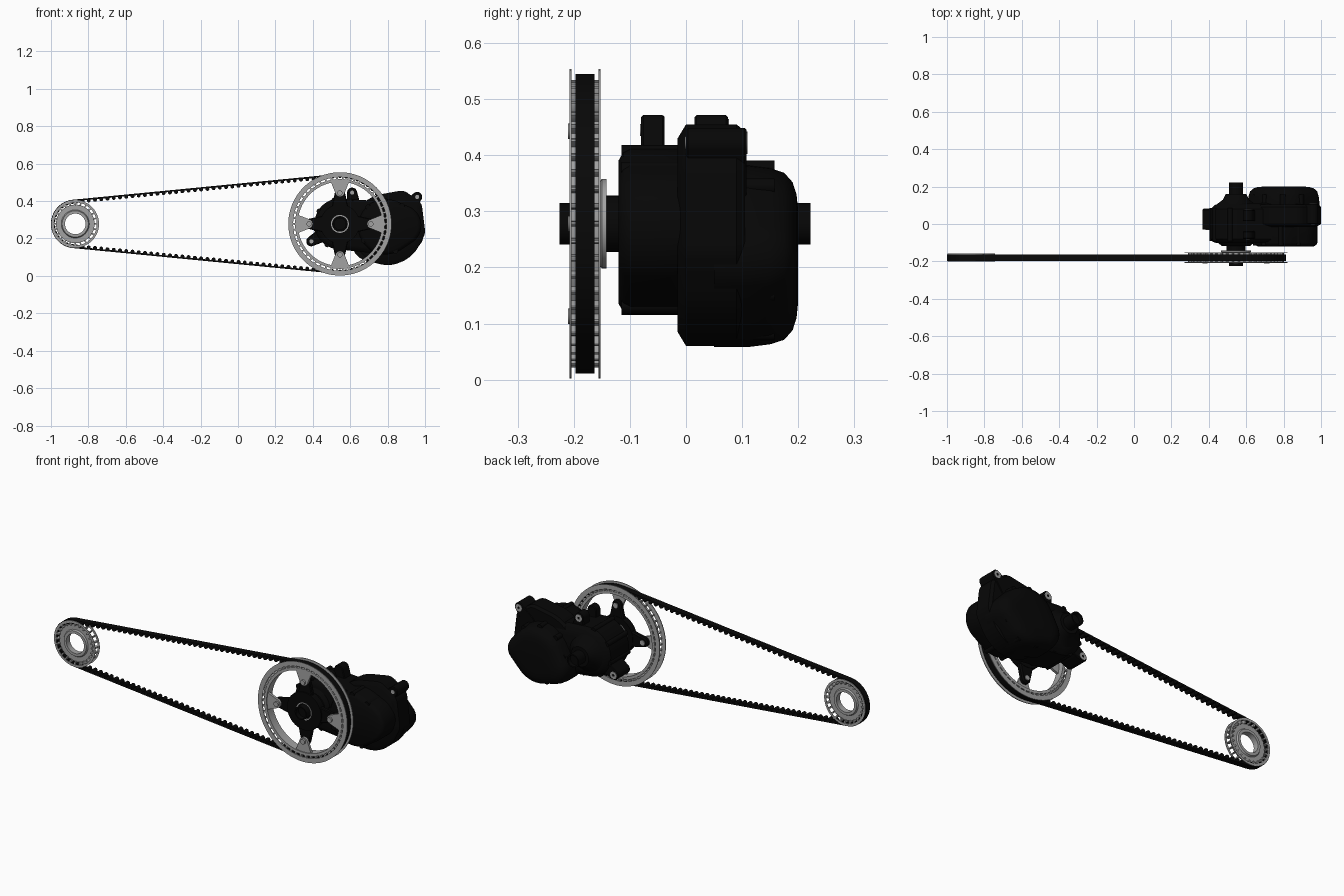
import bpy, bmesh
from math import sin, cos, pi, tau, radians
from mathutils import Vector

if "Cube" in bpy.data.objects:
    bpy.data.objects.remove(bpy.data.objects["Cube"])


def material(name, value, rough):
    m = bpy.data.materials.new(name)
    m.use_nodes = True
    color = (value, value, value, 1)
    m.diffuse_color = color
    node = m.node_tree.nodes["Principled BSDF"]
    node.inputs["Base Color"].default_value = color
    node.inputs["Roughness"].default_value = rough
    return m


BLACK = material("black casing", 0.002, 0.6)
RUBBER = material("black rubber", 0.0025, 0.8)
METAL = material("grey metal", 0.36, 0.5)

CZ = 0.278                       # height of both axles
FX, RX = 0.545, -0.87            # front and rear axle positions
BELT_F, BELT_R = 0.267, 0.13     # belt outer radii
TEETH_F, TEETH_R = 50, 24


def finish(name, bm, mat):
    bmesh.ops.remove_doubles(bm, verts=bm.verts, dist=1e-5)
    bmesh.ops.recalc_face_normals(bm, faces=bm.faces)
    me = bpy.data.meshes.new(name)
    bm.to_mesh(me)
    bm.free()
    me.materials.append(mat)
    ob = bpy.data.objects.new(name, me)
    bpy.context.collection.objects.link(ob)
    bpy.ops.object.select_all(action='DESELECT')
    ob.select_set(True)
    bpy.context.view_layer.objects.active = ob
    bpy.ops.object.shade_smooth_by_angle(angle=radians(35))


def add_lathe(bm, x, z, profile, seg=64):
    """Spin a closed (radius, y) profile about an axle along y."""
    rings = []
    for i in range(seg):
        a = tau * i / seg
        rings.append([bm.verts.new((x + r * cos(a), y, z + r * sin(a))) for r, y in profile])
    n = len(profile)
    for i in range(seg):
        p, q = rings[i], rings[(i + 1) % seg]
        for j in range(n):
            k = (j + 1) % n
            if profile[j][0] or profile[k][0]:
                bm.faces.new((p[j], p[k], q[k], q[j]))


def add_ring(bm, x, z, r0, r1, y0, y1, seg=64):
    add_lathe(bm, x, z, [(r0, y0), (r1, y0), (r1, y1), (r0, y1)], seg)


def add_loft(bm, circles, layers, seg=48):
    """Hull outline round (x, z, r) circles, stacked through (y, offset) layers."""
    loops = []
    for y, d in layers:
        loop = []
        for i in range(seg):
            a = tau * (i + 0.5) / seg
            x, z, r = max(circles, key=lambda c: c[0] * cos(a) + c[1] * sin(a) + c[2])
            loop.append(bm.verts.new((x + (r + d) * cos(a), y, z + (r + d) * sin(a))))
        loops.append(loop)
    for p, q in zip(loops, loops[1:]):
        for i in range(seg):
            j = (i + 1) % seg
            bm.faces.new((p[i], p[j], q[j], q[i]))
    bm.faces.new(loops[0])
    bm.faces.new(loops[-1][::-1])


def lathe(name, mat, x, z, profile, seg=64):
    bm = bmesh.new()
    add_lathe(bm, x, z, profile, seg)
    finish(name, bm, mat)


def loft(name, mat, circles, layers, seg=72):
    bm = bmesh.new()
    add_loft(bm, circles, layers, seg)
    finish(name, bm, mat)


def polar(x, r, a, side=0.0):
    """Point at radius r and angle a about an axle, shifted sideways."""
    return x + r * cos(a) - side * sin(a), CZ + r * sin(a) + side * cos(a)


# Toothed belt: a strip round both pulleys
wrap = pi / 2 + (BELT_F - BELT_R) / (FX - RX)
stations = [(FX, BELT_F, -wrap + 2 * wrap * i / 64) for i in range(65)]
stations += [(RX, BELT_R, wrap + (tau - 2 * wrap) * i / 40) for i in range(41)]
bm = bmesh.new()
strip = []
for x, r, a in stations:
    section = []
    for d, y in ((0, -0.197), (0, -0.163), (0.009, -0.163), (0.009, -0.197)):
        px, pz = polar(x, r - d, a)
        section.append(bm.verts.new((px, y, pz)))
    strip.append(section)
for p, q in zip(strip, strip[1:] + strip[:1]):
    for j in range(4):
        k = (j + 1) % 4
        bm.faces.new((p[j], p[k], q[k], q[j]))
finish("belt", bm, RUBBER)

# Belt teeth on the arcs and the two straight runs
spots = []
for x, r, count, lo, hi in ((FX, BELT_F, TEETH_F, -wrap, wrap),
                            (RX, BELT_R, TEETH_R, wrap, tau - wrap)):
    for i in range(-count, 2 * count):
        a = tau * (i + 0.5) / count
        if lo < a < hi:
            spots.append(polar(x, r - 0.012, a))
for s in (1, -1):
    start = Vector(polar(FX, BELT_F - 0.012, s * wrap))
    end = Vector(polar(RX, BELT_R - 0.012, s * wrap))
    spots += [tuple(start.lerp(end, (i + 0.5) / 42)) for i in range(42)]
bm = bmesh.new()
for x, z in spots:
    add_loft(bm, [(x, z, 0.0105)], [(-0.197, 0), (-0.163, 0)], 12)
finish("belt_teeth", bm, RUBBER)


def pulley_bars(name, x, count, r0, r1, half, y0, y1):
    bm = bmesh.new()
    for i in range(count):
        a = tau * i / count
        ends = [(*polar(x, r, a), half) for r in (r0, r1)]
        add_loft(bm, ends, [(y0, 0), (y1, 0)], 10)
    finish(name, bm, METAL)


# Front pulley: thin flanges, inner rim and tooth bars
bm = bmesh.new()
for y in (-0.208, -0.156):
    add_ring(bm, FX, CZ, 0.25, 0.276, y, y + 0.004, 96)
add_ring(bm, FX, CZ, 0.225, 0.24, -0.205, -0.156, 96)
finish("front_pulley_rims", bm, METAL)
pulley_bars("front_pulley_teeth", FX, TEETH_F, 0.238, 0.252, 0.005, -0.205, -0.155)

# Mounting tabs, spider arms and bolts
tabs, arms, bolts = bmesh.new(), bmesh.new(), bmesh.new()
for i in range(4):
    a = i * pi / 2
    shape = [(*polar(FX, 0.17, a), 0.025)]
    shape += [(*polar(FX, 0.22, a, s), 0.01) for s in (-0.036, 0.036)]
    add_loft(tabs, shape, [(-0.2, 0), (-0.186, 0)], 32)
    arm = [(*polar(FX, 0.06, a), 0.05), (*polar(FX, 0.165, a), 0.027)]
    add_loft(arms, arm, [(-0.187, -0.004), (-0.183, 0), (-0.168, 0), (-0.16, -0.006)], 32)
    x, z = polar(FX, 0.165, a)
    add_ring(bolts, x, z, 0, 0.014, -0.21, -0.155, 20)
add_ring(arms, FX, CZ, 0.048, 0.105, -0.195, -0.158)
finish("pulley_tabs", tabs, METAL)
finish("spider", arms, BLACK)
finish("spider_bolts", bolts, METAL)

# Axle, bearing sleeve and lock rings
lathe("axle", BLACK, FX, CZ, [(0, -0.2), (0.03, -0.2), (0.03, -0.225), (0.037, -0.225),
                              (0.037, 0.222), (0.03, 0.222), (0.03, 0.2), (0, 0.2)], 40)
lathe("axle_spline_ring", METAL, FX, CZ,
      [(0.042, -0.197), (0.048, -0.197), (0.048, -0.19), (0.042, -0.19)], 40)
lathe("bearing_sleeve", BLACK, FX, CZ,
      [(0.03, -0.19), (0.05, -0.19), (0.05, -0.09), (0.03, -0.09)], 40)
lathe("lock_ring", METAL, FX, CZ, [(0.05, -0.158), (0.068, -0.158), (0.08, -0.15),
                                   (0.08, -0.142), (0.05, -0.142)], 40)

# Rear pulley: central dished disc, open cage of tooth bars between thin rings
bm = bmesh.new()
add_lathe(bm, RX, CZ, [(0.055, -0.196), (0.07, -0.196), (0.075, -0.188), (0.103, -0.188),
                       (0.103, -0.172), (0.075, -0.172), (0.07, -0.164), (0.055, -0.164)])
for y in (-0.201, -0.162):
    add_ring(bm, RX, CZ, 0.115, 0.127, y, y + 0.003)
finish("rear_pulley", bm, METAL)
pulley_bars("rear_pulley_teeth", RX, TEETH_R, 0.103, 0.116, 0.0042, -0.2, -0.16)

# Motor casing
loft("motor_housing", BLACK,
     [(0.80, 0.25, 0.19), (0.87, 0.39, 0.065), (0.93, 0.36, 0.055), (0.93, 0.24, 0.07)],
     [(-0.015, -0.025), (0, 0), (0.09, 0), (0.105, -0.012)])
loft("motor_back_cover", BLACK,
     [(0.80, 0.22, 0.16), (0.91, 0.22, 0.08), (0.71, 0.18, 0.1)],
     [(0.05, 0.002), (0.11, 0.002), (0.15, -0.003), (0.175, -0.011),
      (0.19, -0.028), (0.197, -0.05), (0.2, -0.08)])
loft("motor_front_cover", BLACK, [(0.79, 0.263, 0.148), (0.87, 0.27, 0.11)],
     [(-0.12, -0.02), (-0.112, -0.006), (-0.1, 0), (0.01, 0)])
loft("gear_case", BLACK, [(FX, CZ, 0.136), (0.72, 0.262, 0.14)],
     [(-0.102, -0.03), (-0.095, -0.012), (-0.08, 0), (0.08, 0), (0.1, -0.02), (0.112, -0.05)])
lathe("gear_case_nose", BLACK, FX, CZ,
      [(0, -0.118), (0.075, -0.118), (0.11, -0.09), (0.11, 0.1), (0.07, 0.13), (0.055, 0.16), (0, 0.16)])

# Cover screw bosses round the casing joints
bm = bmesh.new()
for x, z, r, y0, y1, count in ((0.79, 0.263, 0.141, -0.115, 0.0, 9),
                               (0.80, 0.225, 0.152, 0.08, 0.158, 9),
                               (FX, CZ, 0.13, -0.09, 0.085, 8)):
    for i in range(count):
        a = tau * (i + 0.3) / count
        add_ring(bm, x + r * cos(a), z + r * sin(a), 0, 0.014, y0, y1, 16)
finish("screw_bosses", bm, BLACK)

# Frame mounting lugs with grey bushing faces
lugs, bushings = bmesh.new(), bmesh.new()
for x, z, ix, iz, spans in ((0.61, 0.445, 0.62, 0.36, ((-0.08, -0.038), (0.015, 0.075))),
                            (0.392, 0.185, 0.47, 0.23, ((-0.03, 0.08),)),
                            (0.958, 0.422, 0.90, 0.36, ((0.0, 0.108),))):
    for y0, y1 in spans:
        add_loft(lugs, [(x, z, 0.027), (ix, iz, 0.04)],
                 [(y0, -0.004), (y0 + 0.004, 0), (y1 - 0.004, 0), (y1, -0.004)], 32)
    front, back = spans[0][0], spans[-1][1]
    add_ring(bushings, x, z, 0, 0.011, front - 0.002, front + 0.006, 24)
    add_ring(bushings, x, z, 0.007, 0.02, back - 0.006, back + 0.002, 24)
finish("mounting_lugs", lugs, BLACK)
finish("lug_bushings", bushings, METAL)
